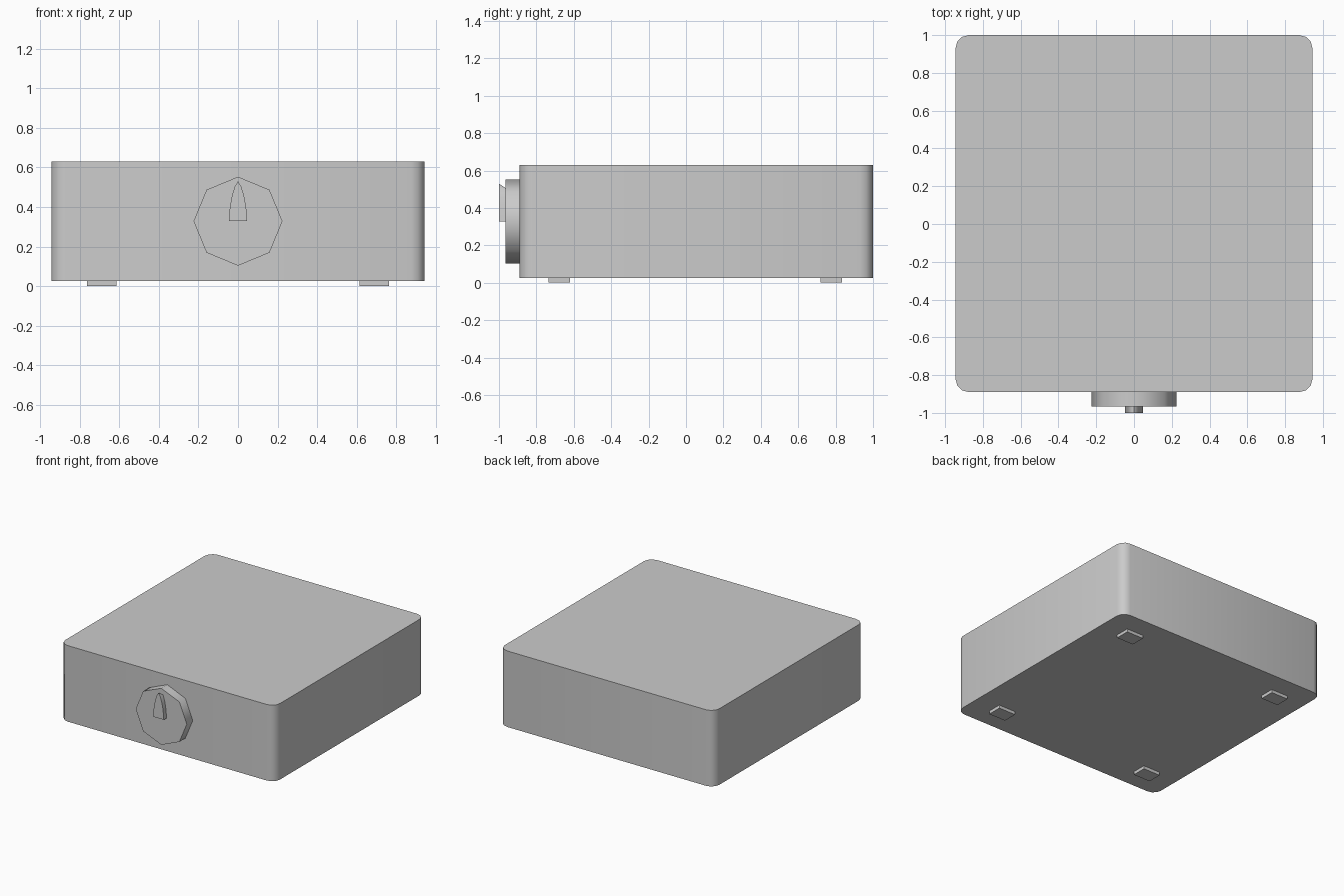
import bpy, bmesh
from math import sin, cos, radians

if "Cube" in bpy.data.objects:
    bpy.data.objects.remove(bpy.data.objects["Cube"])


def finish(name, bm, smooth=None):
    bmesh.ops.recalc_face_normals(bm, faces=bm.faces[:])
    mesh = bpy.data.meshes.new(name)
    bm.to_mesh(mesh)
    bm.free()
    obj = bpy.data.objects.new(name, mesh)
    bpy.context.collection.objects.link(obj)
    if smooth:
        bpy.ops.object.select_all(action='DESELECT')
        obj.select_set(True)
        bpy.context.view_layer.objects.active = obj
        bpy.ops.object.shade_smooth_by_angle(angle=radians(smooth))
    return obj


def loft(name, start, end, smooth=None):
    """Closed solid between two matching outlines."""
    bm = bmesh.new()
    a = [bm.verts.new(p) for p in start]
    b = [bm.verts.new(p) for p in end]
    bm.faces.new(a)
    bm.faces.new(b)
    for i in range(len(a)):
        j = (i + 1) % len(a)
        bm.faces.new((a[i], a[j], b[j], b[i]))
    return finish(name, bm, smooth)


# Case: rounded rectangle raised on feet
X, Y0, Y1, R = 0.945, -0.89, 1.0, 0.07
corners = [(X - R, Y1 - R), (R - X, Y1 - R), (R - X, Y0 + R), (X - R, Y0 + R)]
outline = [(cx + R * cos(radians(90 * k + 30 * i)), cy + R * sin(radians(90 * k + 30 * i)))
           for k, (cx, cy) in enumerate(corners) for i in range(4)]
loft("case", [(x, y, 0.025) for x, y in outline], [(x, y, 0.63) for x, y in outline], 40)

# Volume knob: eight-sided disc on the front
KZ, KR = 0.328, 0.225
ring = [(KR * cos(radians(45 * i)), KZ + KR * sin(radians(45 * i))) for i in range(8)]
loft("knob", [(x, -0.965, z) for x, z in ring], [(x, -0.89, z) for x, z in ring], 50)

# Pointed marker on the knob, its tip undercut towards the knob face
half = [(0.047, 0.328), (0.041, 0.40), (0.031, 0.455), (0.016, 0.505)]
arrow = half + [(0, 0.53)] + [(-x, z) for x, z in reversed(half)]
loft("knob_pointer", [(x, -1.0, z) for x, z in arrow],
     [(x, -0.965, min(z, 0.505)if x else 0.506) for x, z in arrow], 40)

# Four square feet
for side, sx in (("left", -1), ("right", 1)):
    for end, y0, y1 in (("front", -0.735, -0.62), ("back", 0.72, 0.835)):
        base = [(sx * 0.615, y0), (sx * 0.765, y0), (sx * 0.765, y1), (sx * 0.615, y1)]
        loft(f"foot_{end}_{side}", [(x, y, 0) for x, y in base],
             [(x, y, 0.025) for x, y in base])
